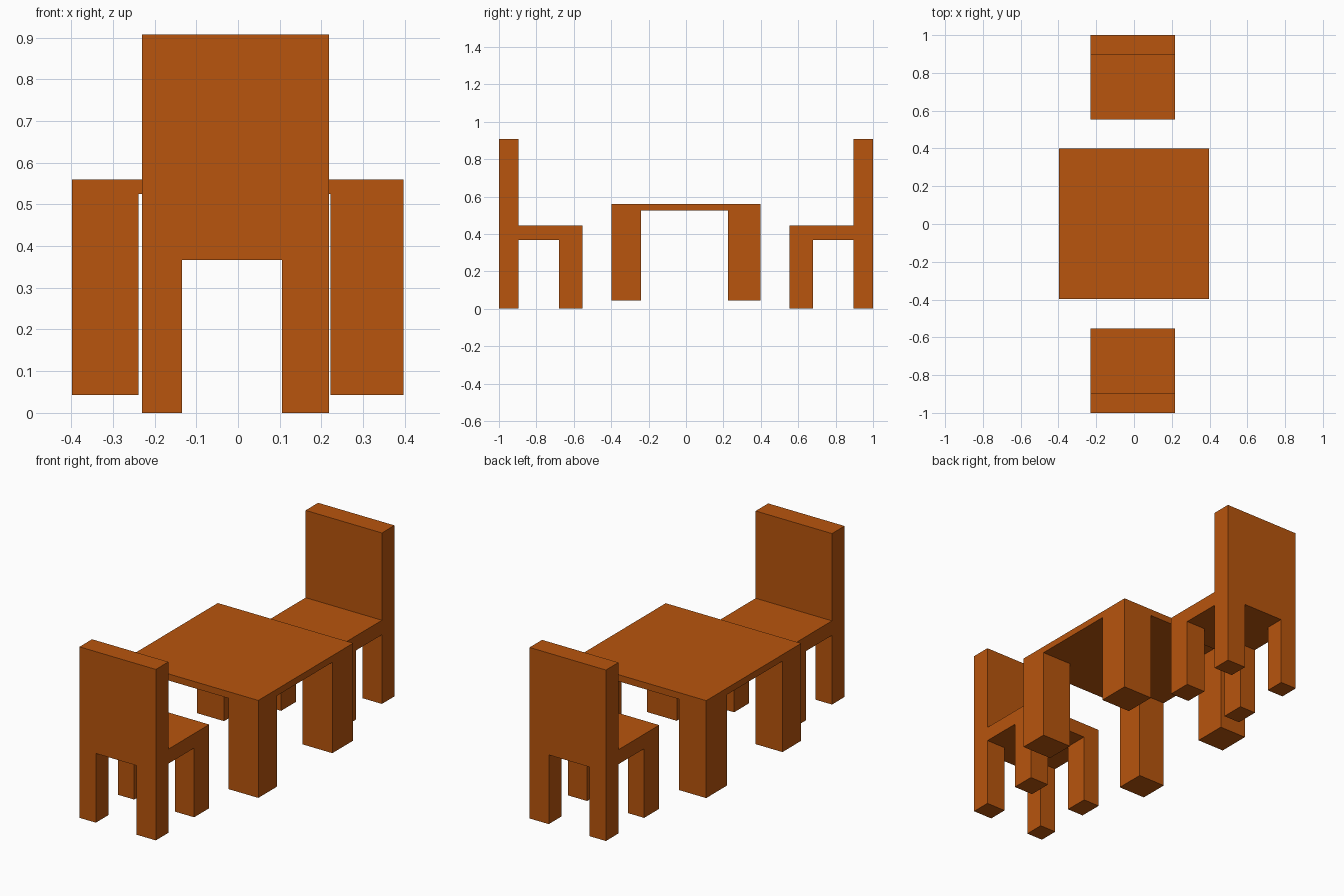
import bpy
import bmesh
from mathutils import Vector

if "Cube" in bpy.data.objects:
    bpy.data.objects.remove(bpy.data.objects["Cube"])

wood = bpy.data.materials.new("orange_wood")
wood.diffuse_color = (0.48, 0.09, 0.004, 1)
wood.use_nodes = True
wood.node_tree.nodes["Principled BSDF"].inputs["Base Color"].default_value = wood.diffuse_color


def box(name, xs, ys, zs):
    """Box spanning the given (low, high) ranges."""
    lo = Vector((xs[0], min(ys), zs[0]))
    hi = Vector((xs[1], max(ys), zs[1]))
    bm = bmesh.new()
    bmesh.ops.create_cube(bm, size=1)
    for v in bm.verts:
        v.co = Vector(((lo[i] + hi[i]) / 2 + v.co[i] * (hi[i] - lo[i]) for i in range(3)))
    mesh = bpy.data.meshes.new(name)
    bm.to_mesh(mesh)
    bm.free()
    mesh.materials.append(wood)
    obj = bpy.data.objects.new(name, mesh)
    bpy.context.collection.objects.link(obj)


# Table: thin top and four thick legs
box("table_top", (-0.398, 0.397), (-0.397, 0.399), (0.525, 0.56))
for side, xs in (("left", (-0.398, -0.239)), ("right", (0.222, 0.397))):
    for end, ys in (("front", (-0.397, -0.24)), ("back", (0.224, 0.399))):
        box(f"table_leg_{end}_{side}", xs, ys, (0.043, 0.525))

# Two chairs facing the table, mirrored in y
WIDTH = (-0.23, 0.218)
for name, s in (("front_chair", -1), ("back_chair", 1)):
    outer = (s * 0.895, s * 1.0)
    inner = (s * 0.553, s * 0.679)
    box(f"{name}_seat", WIDTH, (s * 0.553, s * 0.895), (0.367, 0.444))
    box(f"{name}_backrest", WIDTH, outer, (0.367, 0.907))
    for side, xs in (("left", (-0.23, -0.134)), ("right", (0.105, 0.218))):
        box(f"{name}_rear_leg_{side}", xs, outer, (0, 0.367))
        box(f"{name}_front_leg_{side}", xs, inner, (0, 0.367))
